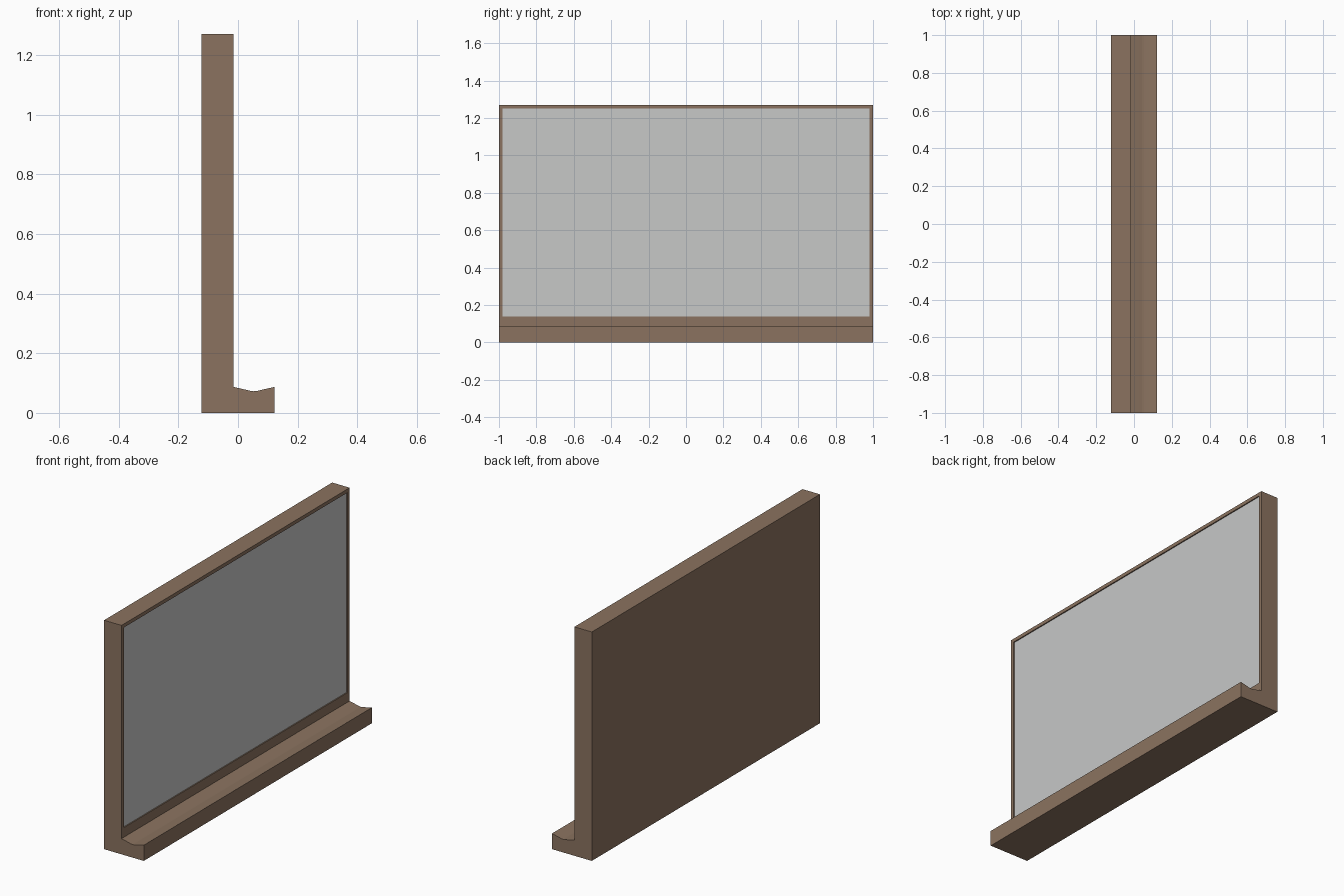
import bpy, bmesh
from mathutils import Vector

if "Cube" in bpy.data.objects:
    bpy.data.objects.remove(bpy.data.objects["Cube"])


def material(name, rgb):
    m = bpy.data.materials.new(name)
    m.diffuse_color = (*rgb, 1)
    m.use_nodes = True
    m.node_tree.nodes["Principled BSDF"].inputs["Base Color"].default_value = m.diffuse_color
    return m


wood = material("brown_wood", (0.258, 0.171, 0.116))
grey = material("pale_grey_surface", (0.57, 0.58, 0.575))

FRONT, BACK, TOP, LIP = -0.015, -0.122, 1.27, 0.087

# L-shaped side profile (x, z): upright board plus tray with a shallow rounded groove
profile = [(BACK, 0), (0.122, 0), (0.122, LIP), (0.08, 0.0775), (0.064, 0.0735),
           (0.0535, 0.0725), (0.043, 0.0735), (0.027, 0.0775),
           (FRONT, LIP), (FRONT, TOP), (BACK, TOP)]

bm = bmesh.new()
end = bm.faces.new([bm.verts.new((x, -1, z)) for x, z in profile])
ext = bmesh.ops.extrude_face_region(bm, geom=[end])
bmesh.ops.translate(bm, vec=(0, 2, 0),
                    verts=[g for g in ext["geom"] if isinstance(g, bmesh.types.BMVert)])
bmesh.ops.recalc_face_normals(bm, faces=bm.faces[:])

# writing surface: tall front face inset by the thin frame, slightly recessed
panel = next(f for f in bm.faces
             if f.normal.x > 0.9 and abs(f.calc_center_median().x - FRONT) < 1e-4)
bmesh.ops.inset_region(bm, faces=[panel], thickness=0.02, use_even_offset=True)
for v in panel.verts:
    if v.co.z < 0.5:
        v.co.z = 0.14
bmesh.ops.inset_region(bm, faces=[panel], thickness=0)
bmesh.ops.translate(bm, vec=Vector((-0.006, 0, 0)), verts=panel.verts[:])
panel.material_index = 1

mesh = bpy.data.meshes.new("board_with_tray")
bm.to_mesh(mesh)
bm.free()
mesh.materials.append(wood)
mesh.materials.append(grey)
board = bpy.data.objects.new("board_with_tray", mesh)
bpy.context.collection.objects.link(board)
